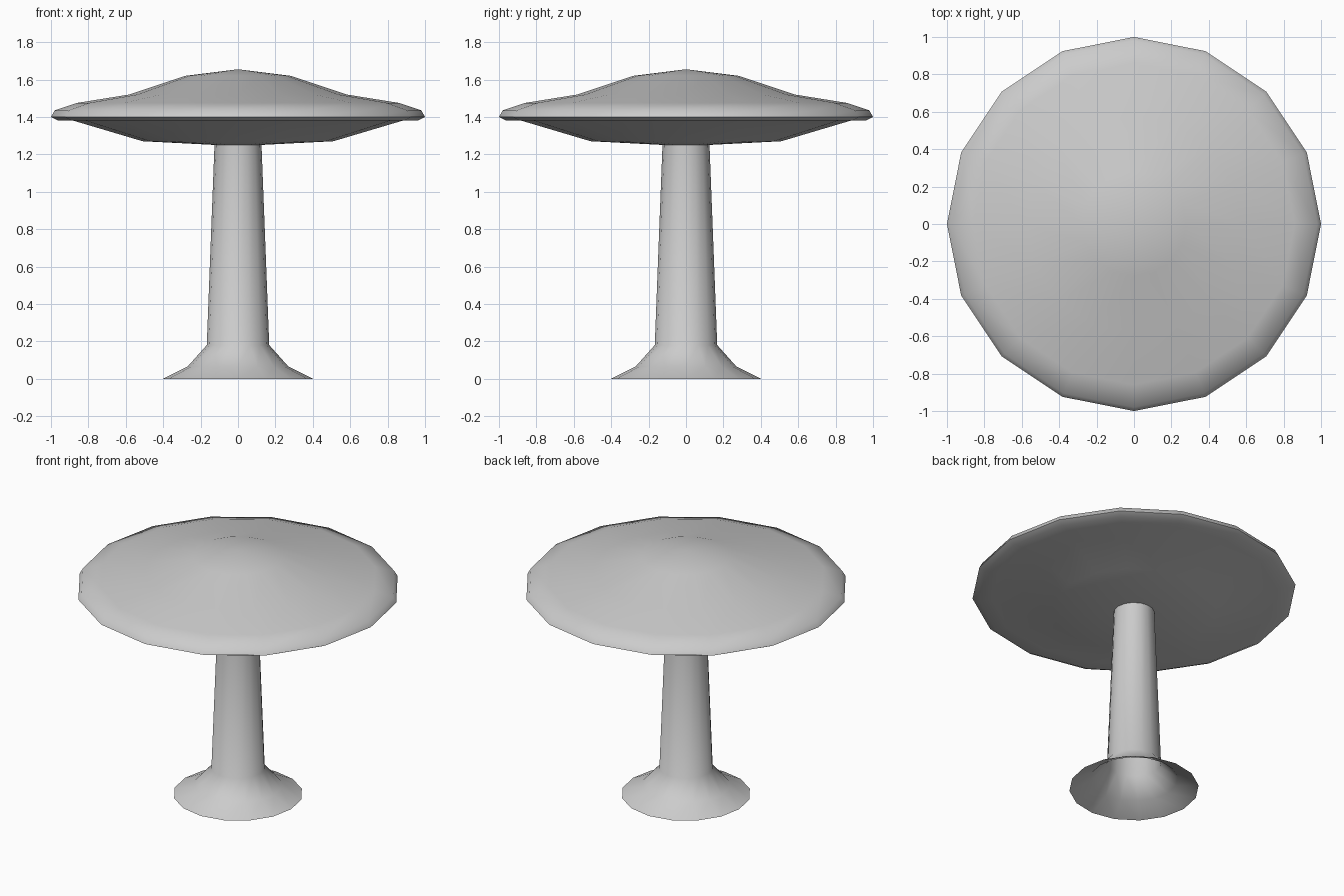
import bpy, bmesh, math

if "Cube" in bpy.data.objects:
    bpy.data.objects.remove(bpy.data.objects["Cube"], do_unlink=True)

SIDES = 16

grey = bpy.data.materials.new("light_grey")
grey.use_nodes = True
colour = (0.6, 0.6, 0.6, 1)
grey.diffuse_color = colour
grey.node_tree.nodes["Principled BSDF"].inputs["Base Color"].default_value = colour


def lathe(name, profile, crease):
    """Spin a (radius, height) profile, listed bottom to top, around z."""
    bm = bmesh.new()
    verts = [bm.verts.new((r, 0, z)) for r, z in profile]
    edges = [bm.edges.new(pair) for pair in zip(verts, verts[1:])]
    bmesh.ops.spin(bm, geom=verts + edges, cent=(0, 0, 0), axis=(0, 0, 1),
                   angle=math.tau, steps=SIDES, use_duplicate=False)
    bmesh.ops.remove_doubles(bm, verts=bm.verts[:], dist=0.0005)
    bmesh.ops.recalc_face_normals(bm, faces=bm.faces[:])
    mesh = bpy.data.meshes.new(name)
    bm.to_mesh(mesh)
    bm.free()
    mesh.materials.append(grey)
    obj = bpy.data.objects.new(name, mesh)
    bpy.context.collection.objects.link(obj)
    bpy.ops.object.select_all(action="DESELECT")
    obj.select_set(True)
    bpy.context.view_layer.objects.active = obj
    bpy.ops.object.shade_smooth_by_angle(angle=math.radians(crease))
    return obj


# Hollow stem with a flared, open foot
lathe("stem", [(0.40, 0), (0.27, 0.065), (0.167, 0.18), (0.125, 1.27)], 80)

# Broad domed cap with a shallow underside and a sharp rim
lathe("cap", [(0, 1.25), (0.12, 1.25), (0.51, 1.27), (0.88, 1.38), (0.96, 1.38),
              (1.0, 1.40), (0.98, 1.435), (0.86, 1.475), (0.58, 1.52),
              (0.28, 1.62), (0, 1.655)], 50)
